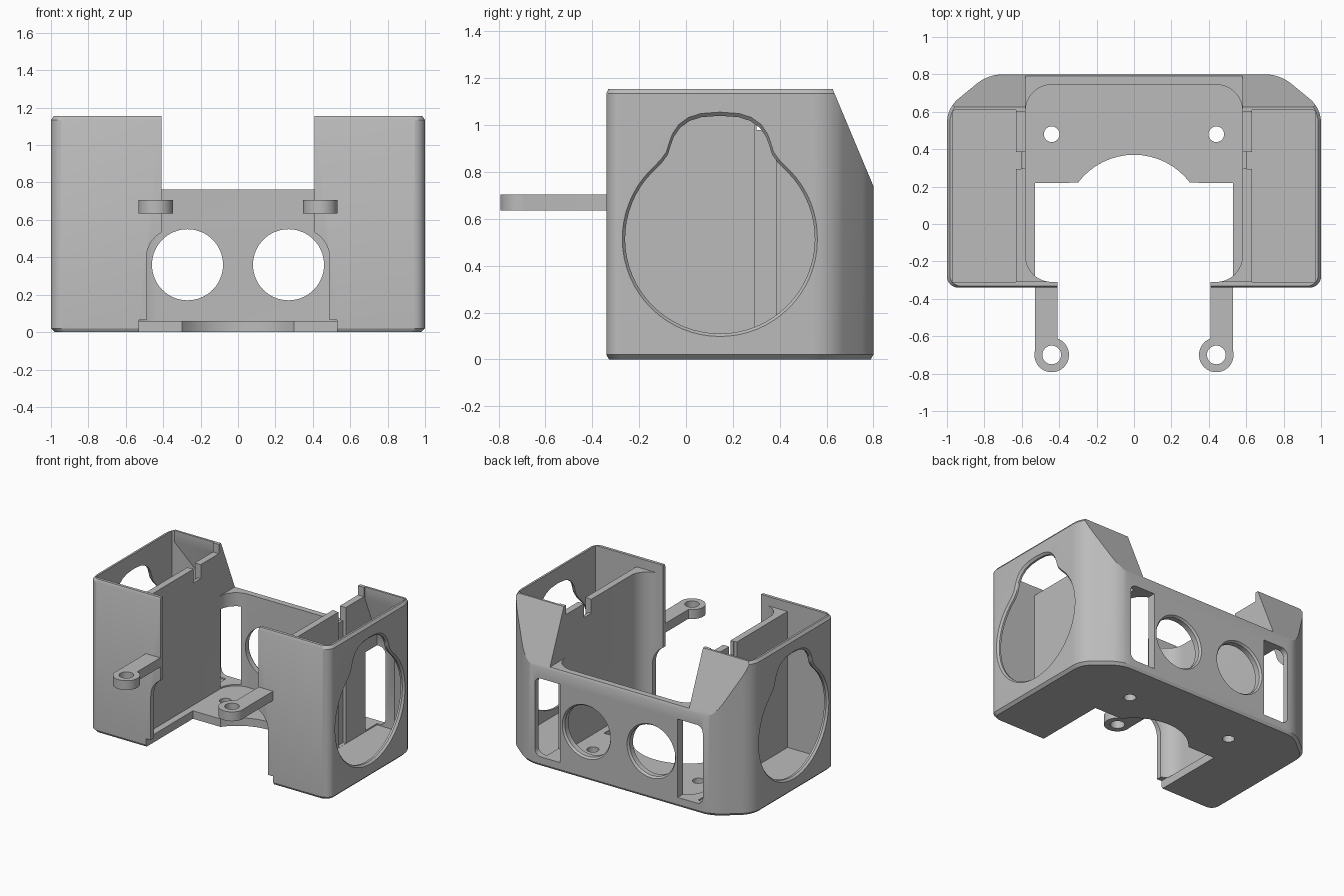
import bpy, bmesh, math
from mathutils import Vector

if "Cube" in bpy.data.objects:
    bpy.data.objects.remove(bpy.data.objects["Cube"], do_unlink=True)

grey = bpy.data.materials.new("plain grey")
grey.use_nodes = True
GREY = (0.5, 0.5, 0.5, 1)
grey.diffuse_color = GREY
grey.node_tree.nodes["Principled BSDF"].inputs["Base Color"].default_value = GREY

PLACE = {"x": lambda u, v, d: (d, u, v),
         "y": lambda u, v, d: (u, d, v),
         "z": lambda u, v, d: (u, v, d)}


def loft(name, pts, axis, sections, centre=(0, 0)):
    """Solid from one outline, scaled about centre at each (depth, scale)."""
    bm = bmesh.new()
    cu, cv = centre
    rings = [[bm.verts.new(PLACE[axis](cu + (u - cu) * s, cv + (v - cv) * s, d))
              for u, v in pts] for d, s in sections]
    n = len(pts)
    for lo, hi in zip(rings, rings[1:]):
        for i in range(n):
            j = (i + 1) % n
            bm.faces.new((lo[i], lo[j], hi[j], hi[i]))
    bm.faces.new(rings[0][::-1])
    bm.faces.new(rings[-1])
    bmesh.ops.recalc_face_normals(bm, faces=bm.faces)
    me = bpy.data.meshes.new(name)
    bm.to_mesh(me)
    bm.free()
    me.materials.append(grey)
    ob = bpy.data.objects.new(name, me)
    bpy.context.collection.objects.link(ob)
    return ob


def prism(name, pts, axis, a, b):
    return loft(name, pts, axis, [(a, 1), (b, 1)])


def rect(u0, u1, v0, v1):
    return [(u0, v0), (u1, v0), (u1, v1), (u0, v1)]


def circle(cu, cv, r, n=64):
    return [(cu + r * math.cos(math.tau * i / n), cv + r * math.sin(math.tau * i / n))
            for i in range(n)]


def rounded(pts, trims, n=8):
    """Replace each corner by a circular arc starting trim away from it."""
    out = []
    for i, (p, t) in enumerate(zip(pts, trims)):
        p = Vector(p)
        if t == 0:
            out.append(tuple(p))
            continue
        da = (Vector(pts[i - 1]) - p).normalized()
        db = (Vector(pts[(i + 1) % len(pts)]) - p).normalized()
        w = math.sin(da.angle(db) / 2)
        for k in range(n + 1):
            q = k / n
            b0, b1, b2 = (1 - q) ** 2, 2 * q * (1 - q) * w, q * q
            out.append(tuple(((p + da * t) * b0 + p * b1 + (p + db * t) * b2) / (b0 + b1 + b2)))
    return out


def boolean(target, other, op="DIFFERENCE"):
    mod = target.modifiers.new("cut", "BOOLEAN")
    mod.operation, mod.solver, mod.object = op, "EXACT", other
    bpy.context.view_layer.objects.active = target
    bpy.ops.object.modifier_apply(modifier=mod.name)
    bpy.data.objects.remove(other, do_unlink=True)


def mirrored(pts):
    return pts + [(-u, v) for u, v in reversed(pts)]


# Outer shell with rounded front corners, angled rear corners and edge chamfers
half = [(1, -0.34), (1, 0.62), (0.78, 0.80)]
trims = [0.06, 0.08, 0.08]
plan = rounded(mirrored(half), trims + trims[::-1])
body = loft("housing", plan, "z", [(0, 0.98), (0.02, 1), (1.135, 1), (1.155, 0.985)], (0, 0.23))

# Sloped upper rear
boolean(body, prism("slope_cutter", [(0.607, 1.2), (0.842, 0.64), (1.2, 0.64), (1.2, 1.2)],
                    "x", -1.2, 1.2))

# Central bay, open above the low rear wall
boolean(body, prism("bay_cutter", rounded(rect(-0.58, 0.58, -0.31, 0.745), [0.14] * 4),
                    "z", 0.06, 1.3))
boolean(body, prism("rear_gap_cutter", rect(-0.58, 0.58, 0.6, 0.9), "z", 0.762, 1.3))

# Front opening with curved shoulders
shoulder = [(0.49, 0.03), (0.49, 0.37)]
for k in range(1, 9):
    a = k / 8 * math.radians(62)
    shoulder.append((0.49 - 0.15 * (1 - math.cos(a)), 0.395 + 0.155 * math.sin(a)))
shoulder += [(0.41, 0.54), (0.41, 1.3)]
boolean(body, prism("front_cutter", mirrored(shoulder), "y", -0.5, -0.15))

# Floor opening with an arched rear edge
arch = []
for k in range(17):
    a = math.radians(37 + k * 106 / 16)
    arch.append((0.375 * math.cos(a), -0.005 + 0.375 * math.sin(a)))
floor = [(0.53, -0.5), (0.53, 0.22)] + arch + [(-0.53, 0.22), (-0.53, -0.5)]
boolean(body, prism("floor_cutter", floor, "z", -0.1, 0.064))

# Keyhole outline of the side windows
CY, CZ = 0.145, 0.515
key = []
for k in range(25):
    a = math.radians(-90 + k * 134 / 24)
    key.append((0.405 * math.cos(a), 0.405 * math.sin(a)))
key += [(0.245, 0.328), (0.222, 0.36), (0.21, 0.4), (0.197, 0.435), (0.17, 0.474),
        (0.13, 0.503), (0.08, 0.519), (0, 0.525)]
keyhole = [(CY + u, CZ + v) for u, v in key + [(-u, v) for u, v in key[-2:0:-1]]]

for s in (1, -1):
    def box(name, x0, x1, y0, y1, z0, z1):
        return prism(name, rect(s * x0, s * x1, y0, y1), "z", z0, z1)

    # Side pocket following the sloped rear wall
    plan = [(0.63, -0.31), (0.97, -0.31), (0.97, 0.6), (0.775, 0.755), (0.63, 0.755)]
    pocket = prism("pocket_cutter", [(s * u, v) for u, v in plan], "z", 0.06, 1.3)
    boolean(pocket, prism("trim", [(0.61, 1.4), (0.61, 1.07), (0.8, 0.62), (1, 0.62), (1, 1.4)],
                          "x", -1.2, 1.2))
    boolean(body, pocket)

    # Keyhole window with softened rim
    boolean(body, loft("keyhole_cutter", keyhole, "x",
                       [(s * 0.9, 1), (s * 0.985, 1), (s * 1.01, 1.05)], (CY, CZ)))

    # Lowered inner wall, its notch and the vertical groove below
    boolean(body, box("wall_top_cutter", 0.4, 0.64, -0.308, 0.6, 1.085, 1.3))
    boolean(body, box("notch_cutter", 0.55, 0.65, 0.3, 0.385, 0.98, 1.3))
    boolean(body, box("groove_cutter", 0.605, 0.65, 0.295, 0.385, 0.061, 1.3))

    # Rear round hole and rear slot
    boolean(body, loft("round_cutter", circle(s * 0.27, 0.36, 0.19), "y",
                       [(0.7, 1), (0.785, 1), (0.81, 1.1)], (s * 0.27, 0.36)))
    slot = rounded(rect(0.49, 0.70, 0.07, 0.66), [0, 0.05, 0.05, 0])
    boolean(body, prism("slot_cutter", [(s * u, v) for u, v in slot], "y", 0.62, 0.9))

    # Floor screw hole
    boolean(body, prism("screw_cutter", circle(s * 0.44, 0.48, 0.042, 32), "z", -0.1, 0.1))

    # Mounting arm with an eyelet
    arm = box("left_arm" if s > 0 else "right_arm", 0.41, 0.53, -0.70, -0.325, 0.635, 0.705)
    boolean(arm, prism("eyelet", circle(s * 0.44, -0.70, 0.0925, 48), "z", 0.635, 0.705), "UNION")
    boolean(arm, prism("eyelet_cutter", circle(s * 0.44, -0.70, 0.05, 32), "z", 0.5, 0.8))

# Smooth curved surfaces, keep edges sharp
bpy.ops.object.select_all(action="DESELECT")
for name in ("housing", "left_arm", "right_arm"):
    ob = bpy.data.objects[name]
    ob.select_set(True)
    bpy.context.view_layer.objects.active = ob
bpy.ops.object.shade_smooth_by_angle(angle=math.radians(25))
